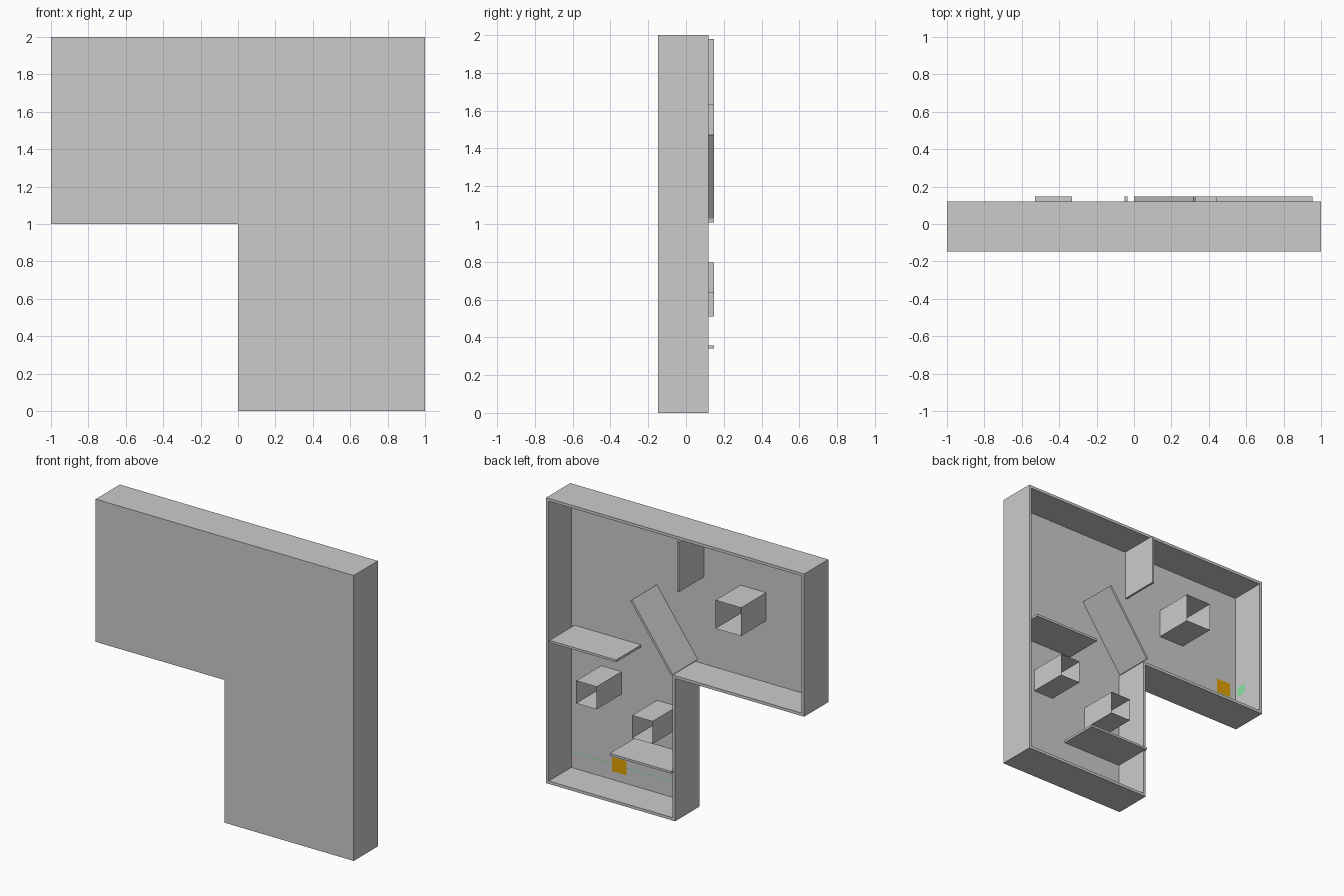
import bpy, bmesh, math

if "Cube" in bpy.data.objects:
    bpy.data.objects.remove(bpy.data.objects["Cube"])

FRONT, RIM, TOP, FLOOR = -0.147, 0.12, 0.147, -0.13   # depths along y
T = 0.02                                              # wall thickness


def finish(name, bm, color=None):
    bmesh.ops.recalc_face_normals(bm, faces=bm.faces)
    me = bpy.data.meshes.new(name)
    bm.to_mesh(me)
    bm.free()
    ob = bpy.data.objects.new(name, me)
    bpy.context.collection.objects.link(ob)
    if color:
        mat = bpy.data.materials.new(name + "_paint")
        mat.diffuse_color = color
        mat.use_nodes = True
        mat.node_tree.nodes["Principled BSDF"].inputs["Base Color"].default_value = mat.diffuse_color
        me.materials.append(mat)
    return ob


def lofted(name, rings, cap_ends=True):
    """Skin a list of (profile, y) rings into one surface."""
    bm = bmesh.new()
    vs = [[bm.verts.new((x, y, z)) for x, z in prof] for prof, y in rings]
    n = len(vs[0])
    for a, b in zip(vs, vs[1:]):
        for i in range(n):
            j = (i + 1) % n
            bm.faces.new((a[i], a[j], b[j], b[i]))
    if cap_ends:
        bm.faces.new(vs[0])
        bm.faces.new(vs[-1])
    return finish(name, bm)


def rect(x0, x1, z0, z1):
    return [(x0, z0), (x1, z0), (x1, z1), (x0, z1)]


def baffle(name, cx, cz, length, angle, thick=0.016):
    """Thin wall standing on the floor, turned in the x-z plane."""
    c, s = math.cos(math.radians(angle)), math.sin(math.radians(angle))
    prof = [(cx + u * c - v * s, cz + u * s + v * c)
            for u, v in rect(-length / 2, length / 2, -thick / 2, thick / 2)]
    return lofted(name, [(prof, FLOOR), (prof, TOP)])


def patch(name, corners, color):
    bm = bmesh.new()
    bm.faces.new([bm.verts.new(c) for c in corners])
    return finish(name, bm, color)


# L-shaped tray, open at the back
outer = [(0, 0), (1, 0), (1, 2), (-1, 2), (-1, 1), (0, 1)]
inner = [(T, T), (1 - T, T), (1 - T, 2 - T), (T - 1, 2 - T), (T - 1, 1 + T), (T, 1 + T)]
lofted("tray", [(outer, FRONT), (outer, RIM), (inner, RIM), (inner, FLOOR)])

# Baffles
baffle("top_baffle", -0.042, 1.805, 0.35, 90)
baffle("corner_baffle", 0.165, 1.253, 0.542, 54.2)
baffle("right_baffle", 0.697, 1.015, 0.515, 0)
baffle("lower_baffle", 0.25, 0.348, 0.475, 0)

# Square open tubes with thin walls
for name, x0, z0, size in (("upper_post", -0.53, 1.45, 0.198),
                           ("right_post", 0.59, 0.637, 0.158),
                           ("left_post", 0.157, 0.51, 0.158)):
    prof = rect(x0, x0 + size, z0, z0 + size)
    lofted(name, [(prof, FLOOR), (prof, TOP)], cap_ends=False)

# Coloured markers on the floor and end wall
orange, green = (0.75, 0.36, 0.0, 1), (0.25, 0.75, 0.35, 1)
for name, x0, z0 in (("start_marker", 0.55, 0.08), ("end_marker", -0.93, 1.21)):
    patch(name, [(x, FLOOR + 0.004, z) for x, z in rect(x0, x0 + 0.11, z0, z0 + 0.1)], orange)
patch("start_line", [(x, FLOOR + 0.002, z) for x, z in rect(T, 1 - T, 0.127, 0.133)], green)
patch("end_target", [(T - 0.998, y, z) for y, z in rect(-0.104, -0.03, 1.22, 1.29)], green)
